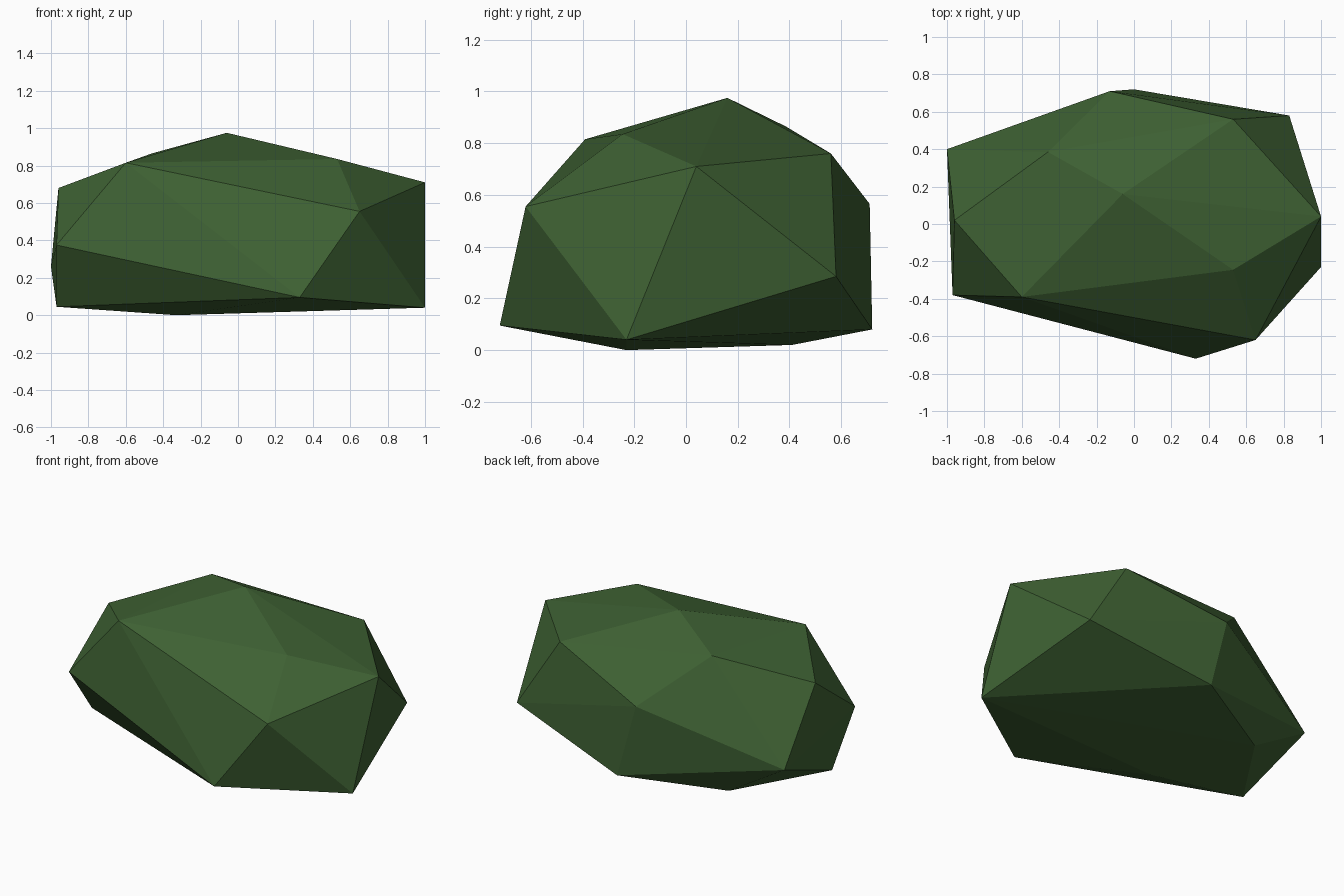
import bpy
import bmesh

# Remove the default object
default_cube = bpy.data.objects.get("Cube")
if default_cube:
    bpy.data.objects.remove(default_cube, do_unlink=True)


def make_material(name, colour):
    material = bpy.data.materials.new(name)
    material.use_nodes = True
    material.diffuse_color = colour
    shader = next(node for node in material.node_tree.nodes
                  if node.type == "BSDF_PRINCIPLED")
    shader.inputs["Base Color"].default_value = colour
    shader.inputs["Roughness"].default_value = 1
    return material


def faceted_hull(name, corners, material):
    """Wrap a flat-shaded convex shell around a handful of corners."""
    shell = bmesh.new()
    for corner in corners:
        shell.verts.new(corner)
    result = bmesh.ops.convex_hull(shell, input=shell.verts)
    leftovers = [item for item in result["geom_interior"] + result["geom_unused"]
                 if isinstance(item, bmesh.types.BMVert) and item.is_valid]
    bmesh.ops.delete(shell, geom=list(set(leftovers)), context="VERTS")
    bmesh.ops.recalc_face_normals(shell, faces=shell.faces)
    for face in shell.faces:
        face.smooth = False
    mesh = bpy.data.meshes.new(name)
    shell.to_mesh(mesh)
    shell.free()
    mesh.materials.append(material)
    body = bpy.data.objects.new(name, mesh)
    bpy.context.collection.objects.link(body)
    return body


# Crown: the peak and the shoulders around it
crown = [(-.06, .16, .975), (.53, -.245, .835), (-.46, .385, .865),
         (-.6, -.39, .815), (.53, .56, .76)]

# Flanks: the widest corners on each side
flanks = [(1, .04, .71), (.65, -.62, .555), (-.96, .02, .68),
          (-.97, -.38, .375), (-1, .4, .26), (-.13, .71, .565),
          (.83, .58, .285)]

# Base: the corners close to the ground
base = [(1, -.23, .04), (.33, -.72, .095), (0, .72, .08),
        (-.97, -.14, .045), (-.33, -.23, 0), (-.6, .41, .02)]

# Faceted bush
leaf_green = make_material("leaf green", (.048, .119, .033, 1))
faceted_hull("bush", crown + flanks + base, leaf_green)
